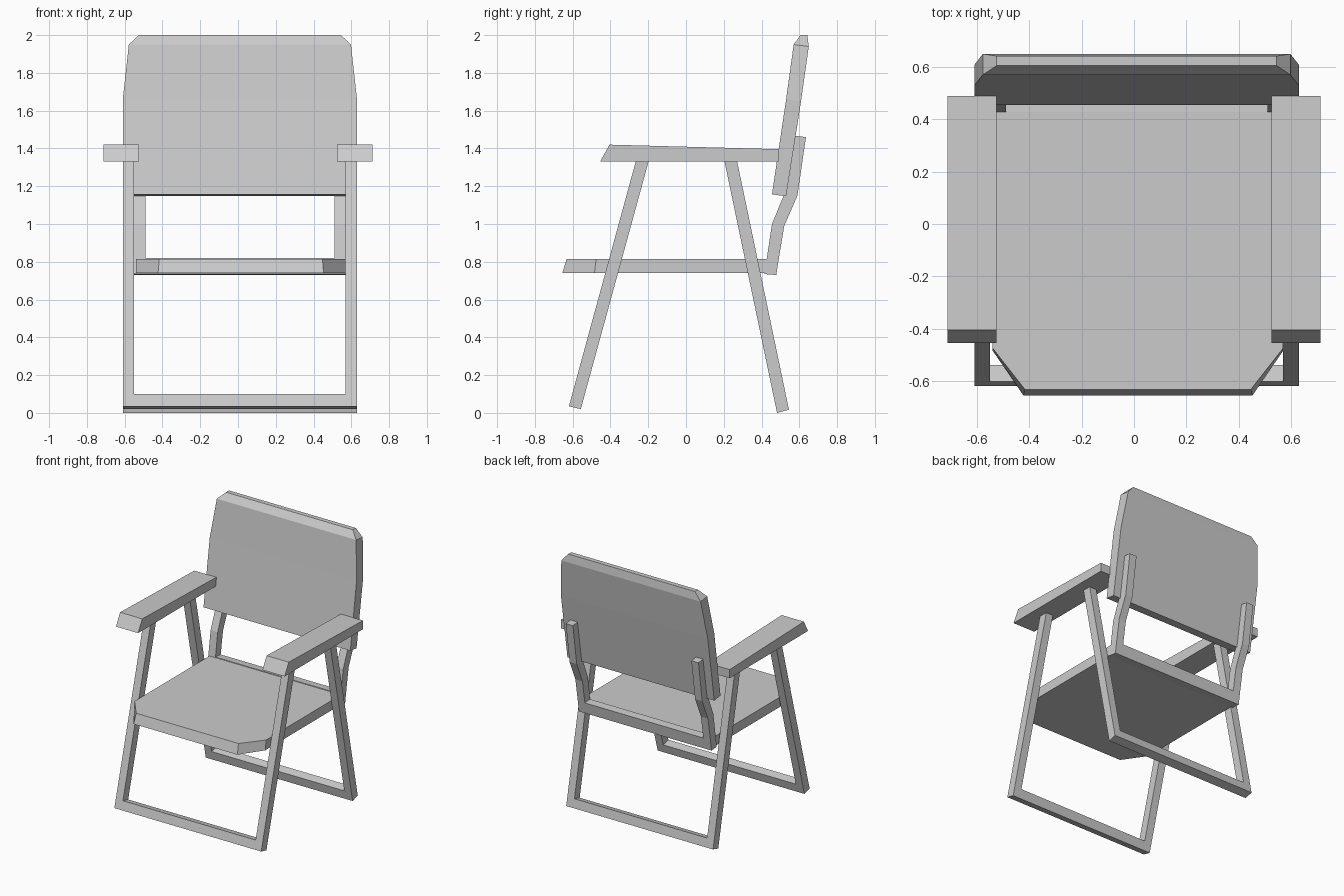
import bpy
import bmesh
from mathutils import Vector

if "Cube" in bpy.data.objects:
    bpy.data.objects.remove(bpy.data.objects["Cube"])

CX = 0.01  # centre line of the frames and cushions


def finish(name, bm):
    bmesh.ops.recalc_face_normals(bm, faces=bm.faces)
    mesh = bpy.data.meshes.new(name)
    bm.to_mesh(mesh)
    bm.free()
    obj = bpy.data.objects.new(name, mesh)
    bpy.context.collection.objects.link(obj)
    return obj


def loft(name, rings):
    """Closed solid through rings of equal point count."""
    bm = bmesh.new()
    rows = [[bm.verts.new(p) for p in ring] for ring in rings]
    n = len(rows[0])
    for a, b in zip(rows, rows[1:]):
        for i in range(n):
            j = (i + 1) % n
            bm.faces.new((a[i], a[j], b[j], b[i]))
    bm.faces.new(rows[0])
    bm.faces.new(rows[-1])
    return finish(name, bm)


def u_frame(name, front, back, outer, inner):
    """U-shaped frame: first station pair bounds the cross bar, the rest run up the legs.
    front and back are matching (y, z) paths of the two faces."""
    bm = bmesh.new()
    xs = [CX - outer, CX - inner, CX + inner, CX + outer]
    verts = {}

    def vert(side, row, col):
        key = (side, row, col)
        if key not in verts:
            y, z = (front, back)[side][row]
            verts[key] = bm.verts.new((xs[col], y, z))
        return verts[key]

    edges = {}
    for r in range(len(front) - 1):
        for c in ((0, 1, 2) if r == 0 else (0, 2)):
            loop = [(r, c), (r, c + 1), (r + 1, c + 1), (r + 1, c)]
            for side in (0, 1):
                bm.faces.new([vert(side, *p) for p in loop])
            for a, b in zip(loop, loop[1:] + loop[:1]):
                key = tuple(sorted((a, b)))
                edges[key] = edges.get(key, 0) + 1
    for (a, b), count in edges.items():
        if count == 1:
            bm.faces.new((vert(0, *a), vert(0, *b), vert(1, *b), vert(1, *a)))
    return finish(name, bm)


def straight(bottom, top, bar):
    """Stations of a straight leg, with one at the top of the cross bar."""
    a, b = Vector(bottom), Vector(top)
    return [a, a.lerp(b, bar), b]


# front and rear leg frames
u_frame("front_leg_frame",
        straight((-0.62, 0.035), (-0.265, 1.335), 0.05),
        straight((-0.557, 0.02), (-0.197, 1.335), 0.05), 0.62, 0.56)
u_frame("rear_leg_frame",
        straight((0.482, 0.0), (0.203, 1.335), 0.05),
        straight((0.545, 0.017), (0.27, 1.335), 0.05), 0.62, 0.56)

# bent frame carrying the backrest
u_frame("back_support_frame",
        [(0.415, 0.735), (0.428, 0.82), (0.455, 1.0), (0.523, 1.165), (0.575, 1.467)],
        [(0.478, 0.73), (0.491, 0.815), (0.52, 0.99), (0.59, 1.15), (0.635, 1.46)],
        0.56, 0.50)


# seat with chamfered front corners and sloped front edge
def seat_ring(z, front, shoulder, half_front):
    half, back = 0.555, 0.43
    right = [(half, back), (half, shoulder), (half_front, front)]
    left = [(-x, y) for x, y in reversed(right)]
    return [(CX + 0.005 + x, y, z) for x, y in right + left]


loft("seat", [seat_ring(0.74, -0.655, -0.485, 0.438),
              seat_ring(0.815, -0.632, -0.475, 0.432)])

# backrest: front (y, z), back (y, z), half width per level
levels = [((0.455, 1.157), (0.53, 1.147), 0.62),
          ((0.53, 1.66), (0.609, 1.65), 0.62),
          ((0.57, 1.95), (0.65, 1.94), 0.588),
          ((0.606, 2.0), (0.642, 2.0), 0.535)]
loft("backrest", [[(CX - h, *f), (CX + h, *f), (CX + h, *b), (CX - h, *b)]
                  for f, b, h in levels])

# armrests
arm_profile = [(-0.455, 1.33), (0.49, 1.33), (0.49, 1.396), (-0.405, 1.42)]
for label, sign in (("left", -1), ("right", 1)):
    loft(f"armrest_{label}", [[(sign * x, y, z) for y, z in arm_profile]
                              for x in (0.525, 0.712)])
